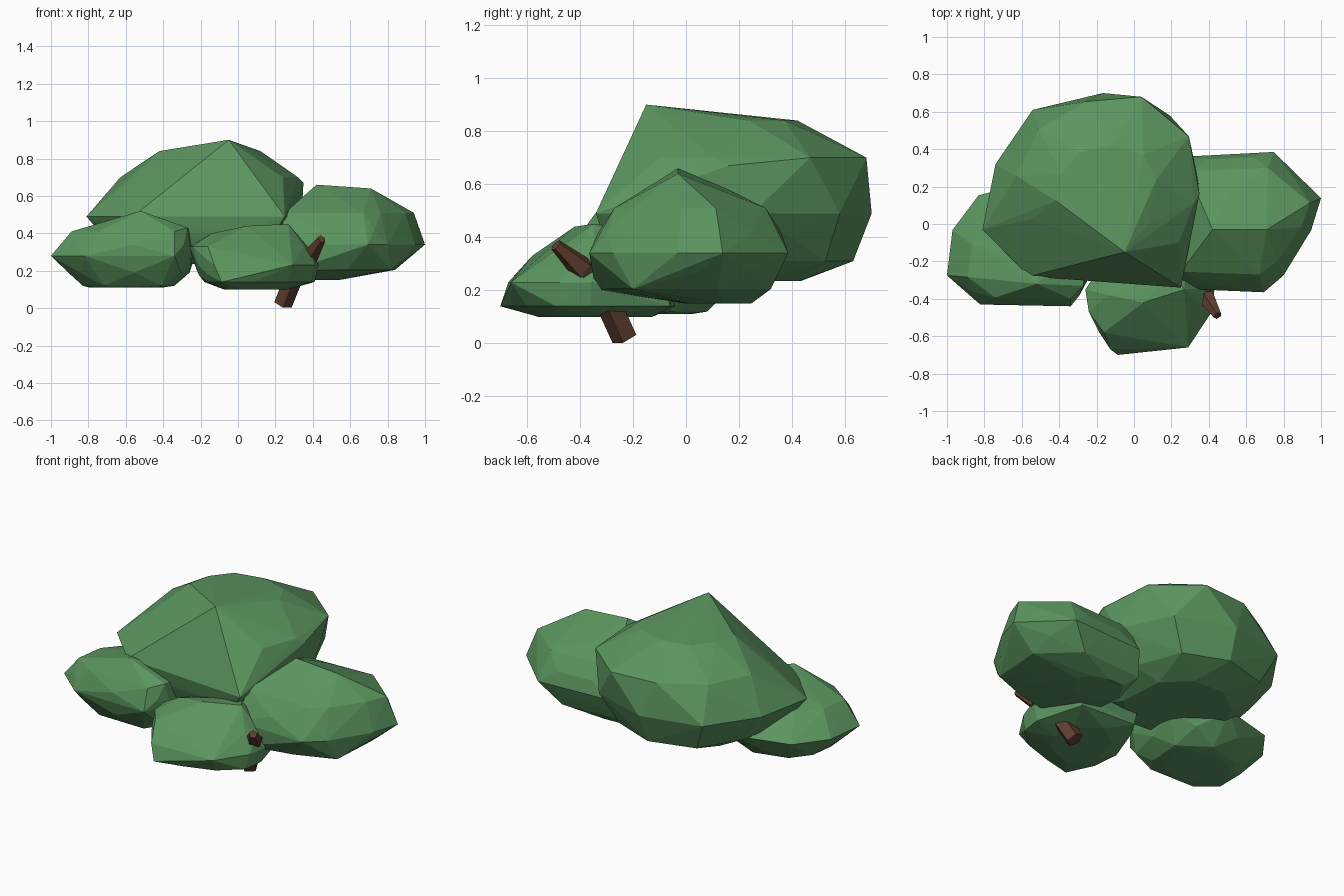
import bpy, bmesh
from mathutils import Vector

if "Cube" in bpy.data.objects:
    bpy.data.objects.remove(bpy.data.objects["Cube"])


def material(name, rgb):
    m = bpy.data.materials.new(name)
    m.diffuse_color = (*rgb, 1)
    m.use_nodes = True
    m.node_tree.nodes["Principled BSDF"].inputs["Base Color"].default_value = m.diffuse_color
    return m


LEAF = material("leaf_green", (0.105, 0.30, 0.115))
BARK = material("bark_brown", (0.12, 0.05, 0.03))


def finish(bm, name, mat):
    bmesh.ops.recalc_face_normals(bm, faces=bm.faces)
    me = bpy.data.meshes.new(name)
    bm.to_mesh(me)
    bm.free()
    me.materials.append(mat)
    bpy.context.collection.objects.link(bpy.data.objects.new(name, me))


def fit(pts, outline, x0, x1, y0, y1):
    """Map points from the outline's bounds into a bounding box."""
    xs, ys = zip(*outline)
    ax, bx, ay, by = min(xs), max(xs), min(ys), max(ys)
    return [(x0 + (x - ax) / (bx - ax) * (x1 - x0),
             y0 + (y - ay) / (by - ay) * (y1 - y0)) for x, y in pts]


def clump(name, outline, levels, tips):
    """Faceted foliage: plan outline stacked at levels (z, x0, x1, y0, y1), plus tips."""
    bm = bmesh.new()
    n = len(outline)
    for i, (z, *box) in enumerate(levels):
        pts = outline
        if i % 2 == 0:  # staggered ring gives triangular facets
            pts = [((outline[k][0] + outline[(k + 1) % n][0]) / 2,
                    (outline[k][1] + outline[(k + 1) % n][1]) / 2) for k in range(n)]
        for x, y in fit(pts, outline, *box):
            bm.verts.new((x, y, z))
    for tip in tips:
        bm.verts.new(tip)
    res = bmesh.ops.convex_hull(bm, input=bm.verts[:])
    loose = {v for v in res["geom_interior"] + res["geom_unused"]
             if isinstance(v, bmesh.types.BMVert)}
    bmesh.ops.delete(bm, geom=list(loose), context='VERTS')
    finish(bm, name, LEAF)


# Large rear foliage clump
clump("main_foliage",
      [(-.16, .70), (.20, .58), (.35, .25), (.26, -.34),
       (-.23, -.30), (-.56, -.28), (-.81, -.03), (-.74, .32), (-.54, .61)],
      [(.235, -.55, .10, -.18, .46),
       (.31, -.66, .20, -.28, .63),
       (.40, -.73, .28, -.32, .66),
       (.49, -.81, .34, -.34, .70),
       (.70, -.66, .36, -.12, .69),
       (.84, -.42, .12, 0, .42)],
      [(-.05, -.15, .90), (.04, .68, .70), (.28, .42, .71),
       (.35, .16, .67), (.24, -.10, .70)])

# Right foliage clump
clump("right_foliage",
      [(.30, .36), (.57, .36), (.76, .385), (1.0, .14), (.95, -.03),
       (.82, -.20), (.81, -.27), (.71, -.36), (.26, -.34)],
      [(.15, .20, .55, 0, .25),
       (.205, .18, .84, -.29, .32),
       (.27, .18, .94, -.34, .36),
       (.34, .22, 1.0, -.365, .385),
       (.42, .23, .97, -.34, .37),
       (.51, .25, .94, -.27, .30)],
      [(.42, -.03, .66), (.71, -.03, .64), (.50, .16, .58),
       (.28, -.34, .20), (.82, -.20, .205)])

# Left foliage clump
clump("left_foliage",
      [(-.83, .17), (-.97, -.02), (-1.0, -.27), (-.82, -.43), (-.33, -.44),
       (-.24, -.30), (-.22, .05), (-.50, .26)],
      [(.11, -.80, -.40, -.31, .04),
       (.12, -.83, -.34, -.34, .08),
       (.19, -.92, -.25, -.41, .19),
       (.28, -1.0, -.23, -.44, .24),
       (.34, -.95, -.23, -.44, .17),
       (.41, -.89, -.25, -.40, .08)],
      [(-.52, -.32, .52), (-.65, -.15, .47), (-.27, -.33, .43)])

# Low front foliage clump
clump("front_foliage",
      [(-.27, -.37), (-.25, -.54), (-.16, -.70), (.04, -.66), (.26, -.60),
       (.41, -.49), (.43, -.36), (.33, -.06), (-.10, -.04)],
      [(.10, -.08, .27, -.57, -.12),
       (.14, -.18, .41, -.70, -.04),
       (.18, -.22, .42, -.68, -.04),
       (.23, -.23, .43, -.67, -.06),
       (.28, -.25, .41, -.64, -.10),
       (.33, -.26, .37, -.58, -.12)],
      [(.27, -.35, .45), (.05, -.42, .44), (-.14, -.38, .40),
       (.29, -.66, .23), (.20, -.25, .44)])

# Bent, tapered trunk running through the foliage
path = [((.24, -.23, .024), .052), ((.31, -.31, .20), .052),
        ((.385, -.39, .28), .048), ((.447, -.49, .37), .024)]
bm = bmesh.new()
for (a, r1), (b, r2) in zip(path, path[1:]):
    a, b = Vector(a), Vector(b)
    seg = bmesh.ops.create_cone(bm, cap_ends=True, segments=5, radius1=r1,
                                radius2=r2, depth=(b - a).length)["verts"]
    rot = (b - a).to_track_quat('Z', 'Y').to_matrix().to_4x4()
    bmesh.ops.transform(bm, matrix=rot, verts=seg)
    bmesh.ops.translate(bm, vec=(a + b) / 2, verts=seg)
finish(bm, "trunk", BARK)
